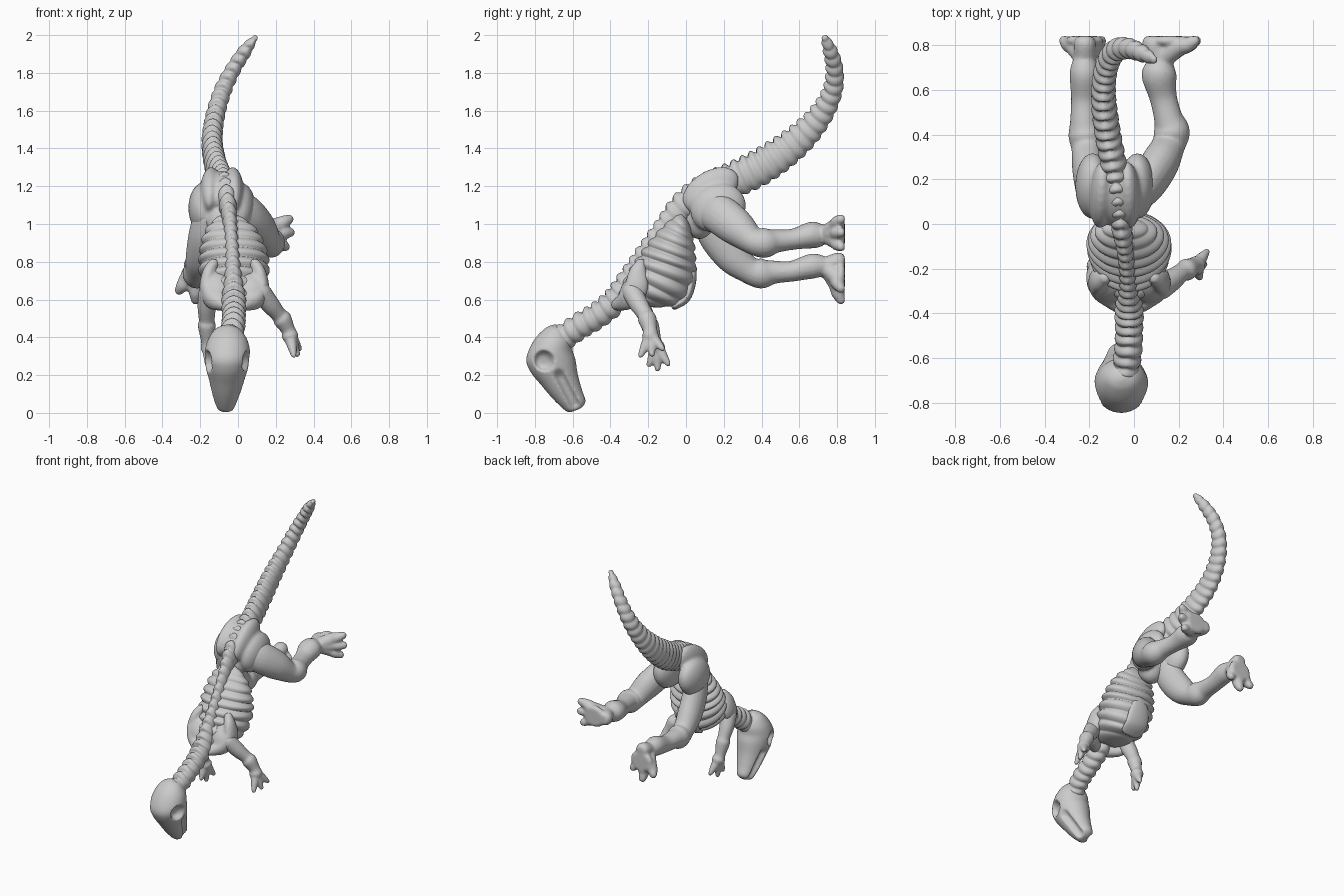
import bpy, bmesh, math
from mathutils import Vector, Matrix, Euler

X, Y = Vector((1, 0, 0)), Vector((0, 1, 0))


def spline(pts, n):
    """Catmull-Rom through tuples of any length, n steps per span."""
    p = [tuple(q) for q in pts]
    p = [p[0]] + p + [p[-1]]
    out = []
    for i in range(1, len(p) - 2):
        for k in range(n):
            t = k / n
            out.append([0.5 * (2 * b + (c - a) * t + (2 * a - 5 * b + 4 * c - d) * t * t
                               + (3 * b - a - 3 * c + d) * t ** 3)
                        for a, b, c, d in zip(*p[i - 1:i + 3])])
    return out + [list(p[-1])]


def skin(bm, rings):
    """Closed surface through rings of equal vertex count."""
    vs = [[bm.verts.new(c) for c in r] for r in rings]
    m = len(vs[0])
    for a, b in zip(vs, vs[1:]):
        for j in range(m):
            bm.faces.new((a[j], a[(j + 1) % m], b[(j + 1) % m], b[j]))
    bm.faces.new(vs[0])
    bm.faces.new(vs[-1])


def tube(bm, pts, n=6, sides=16, pitch=0, amp=0.0):
    """Rounded limb: points are x, y, z, half height, half width; optional vertebra ripple."""
    s = spline([p if len(p) == 5 else (*p, p[3]) for p in pts], n)
    c = [Vector(q[:3]) for q in s]
    whole = (c[-1] - c[0]).normalized()
    ref = Y if abs(whole.x) > 0.75 else X
    st, dist = [], 0
    for i, q in enumerate(s):
        t = (c[min(i + 1, len(c) - 1)] - c[max(i - 1, 0)]).normalized()
        dist += (c[i] - c[i - 1]).length if i else 0
        st.append((c[i], t, max(q[3], .004), max(q[4], .004), dist))
    caps = [math.radians(a) for a in (80, 55, 28)]

    def cap(e, sign):
        o, t, u, w, d = e
        return [(o + t * sign * min(u, w) * math.sin(a), t, u * math.cos(a), w * math.cos(a), d)
                for a in caps]
    st = cap(st[0], -1) + st + cap(st[-1], 1)[::-1]
    rings = []
    for o, t, u, w, d in st:
        side = (ref - t * ref.dot(t)).normalized()
        up = side.cross(t)
        ring = []
        for j in range(sides):
            a = 2 * math.pi * j / sides
            k = 1
            if pitch:
                wave = abs(math.sin(math.pi * d / pitch + 0.9 * abs(math.sin(a))))
                k += amp * (wave - .6) * (1 + max(0, math.cos(a)) ** 4)
            ring.append(o + (up * math.cos(a) * u + side * math.sin(a) * w) * k)
        rings.append(ring)
    skin(bm, rings)


def loft(bm, secs, n, sides, ribs=0.0):
    """Ellipse sections: centre x, first edge y z, opposite edge y z, half width."""
    rings = []
    for i, (x, ty, tz, by, bz, w) in enumerate(spline(secs, n)):
        mid, up = Vector((x, (ty + by) / 2, (tz + bz) / 2)), Vector((0, (ty - by) / 2, (tz - bz) / 2))
        k = 1 + ribs * (abs(math.sin(math.pi * i / n)) - .6)
        rings.append([mid + (up * math.cos(a) + X * w * math.sin(a)) * k
                      for a in (2 * math.pi * j / sides for j in range(sides))])
    skin(bm, rings)


def ball(bm, loc, rad, tilt=0.0, yaw=0.0):
    bmesh.ops.create_uvsphere(bm, u_segments=24, v_segments=16, radius=1,
                              matrix=Matrix.LocRotScale(Vector(loc), Euler((tilt, 0, yaw)), Vector(rad)))


def dent(bm, loc, r, depth, cx):
    """Push skin towards the centre plane around a point."""
    for v in bm.verts:
        d = (v.co - Vector(loc)).length / r
        if d < 1:
            v.co.x -= math.copysign(depth * (1 - d ** 3), v.co.x - cx)


def finish(bm, name, voxel=0.0, smooth=3):
    bmesh.ops.recalc_face_normals(bm, faces=bm.faces)
    me = bpy.data.meshes.new(name)
    bm.to_mesh(me)
    bm.free()
    for p in me.polygons:
        p.use_smooth = True
    ob = bpy.data.objects.new(name, me)
    bpy.context.collection.objects.link(ob)
    if voxel:
        m = ob.modifiers.new("fuse", 'REMESH')
        m.mode, m.voxel_size, m.use_smooth_shade = 'VOXEL', voxel, True
        m = ob.modifiers.new("soften", 'SMOOTH')
        m.factor, m.iterations = .5, smooth
    return ob


# spine: neck, back and tail in one rippled sweep
bm = bmesh.new()
tube(bm, [(-.04, -.66, .39, .065, .06), (-.025, -.56, .46, .066, .06), (-.022, -.46, .52, .066, .06),
          (-.022, -.37, .60, .066, .062), (-.025, -.29, .72, .06, .045), (-.03, -.205, .85, .055, .036),
          (-.04, -.11, .985, .055, .036), (-.055, -.01, 1.1, .07, .045), (-.07, .11, 1.175, .085, .055),
          (-.09, .26, 1.235, .09, .056), (-.12, .42, 1.315, .09, .056), (-.137, .585, 1.435, .08, .053),
          (-.122, .705, 1.565, .064, .049), (-.083, .775, 1.70, .051, .046), (-.025, .787, 1.82, .044, .04),
          (.04, .763, 1.92, .036, .034), (.09, .735, 1.985, .02, .014)],
     n=20, sides=28, pitch=.056, amp=.17)
finish(bm, "spine_and_tail")

# skull with eye sockets and cheek grooves
bm = bmesh.new()
loft(bm, [(-.055, -.70, .468, -.675, .466, .012), (-.055, -.745, .448, -.635, .44, .065),
          (-.055, -.805, .385, -.605, .385, .105), (-.057, -.845, .29, -.60, .33, .122),
          (-.058, -.825, .22, -.585, .28, .115), (-.06, -.765, .145, -.572, .20, .095),
          (-.063, -.71, .08, -.55, .12, .075), (-.065, -.66, .03, -.532, .065, .058),
          (-.065, -.63, .006, -.545, .036, .042), (-.065, -.61, .004, -.565, .02, .014)], 10, 56)
for s in (-1, 1):
    dent(bm, (-.057 + s * .115, -.755, .275), .058, .05, -.057)
    for k in range(20):
        t = k / 19
        dent(bm, (-.06 + s * (.095 - .055 * t), -.675 + .095 * t, .21 - .18 * t), .032, .007, -.06)
finish(bm, "skull", .007, 2)

# ribcage with a rib at every section span
bm = bmesh.new()
loft(bm, [(-.02, -.385, .62, -.24, .565, .07), (-.02, -.35, .67, -.10, .56, .125),
          (-.02, -.31, .735, -.015, .585, .16), (-.02, -.28, .785, .03, .66, .176),
          (-.022, -.245, .835, .05, .735, .182), (-.024, -.21, .885, .05, .79, .178),
          (-.028, -.17, .935, .048, .85, .165), (-.034, -.125, .985, .042, .905, .145),
          (-.04, -.075, 1.03, .03, .955, .11), (-.05, -.03, 1.06, .015, 1.01, .05)], 12, 56, ribs=.12)
finish(bm, "ribcage")

# breastbone plate on the belly
bm = bmesh.new()
tube(bm, [(-.02, .035, .78, .02, .05), (-.02, .03, .70, .025, .08), (-.02, .0, .61, .025, .09),
          (-.02, -.06, .565, .02, .08)])
finish(bm, "breastbone", .01)

# shoulder blades, mirrored about the chest centre
for side, s in (("right", 1), ("left", -1)):
    bm = bmesh.new()
    tube(bm, [(-.02 + s * x, y, z, a, b) for x, y, z, a, b in
              [(.11, -.24, .79, .03, .03), (.135, -.255, .74, .05, .035), (.15, -.265, .66, .065, .035),
               (.12, -.31, .60, .055, .04), (.05, -.36, .575, .035, .04)]])
    ball(bm, (-.02 + s * .09, -.29, .67), (.08, .045, .09), math.radians(-35))
    finish(bm, side + "_shoulder_blade", .01, 6)

# arms with three fingers
arms = {
    "right": ([(.12, -.285, .64, .055), (.17, -.25, .575, .05), (.215, -.215, .52, .042), (.235, -.205, .495, .05),
               (.265, -.19, .44, .038), (.275, -.188, .41, .045)],
              [(.325, -.125, .34), (.315, -.18, .31), (.295, -.24, .305)]),
    "left": ([(-.155, -.27, .63, .055), (-.165, -.235, .56, .05), (-.165, -.20, .49, .042), (-.165, -.19, .46, .048),
              (-.16, -.165, .38, .036), (-.155, -.155, .35, .045)],
             [(-.13, -.095, .26), (-.15, -.15, .232), (-.16, -.195, .255)])}
for side, (arm, tips) in arms.items():
    bm = bmesh.new()
    tube(bm, arm)
    w = Vector(arm[-1][:3])
    for tip in tips:
        t = Vector(tip)
        tube(bm, [(*w, .036), (*w.lerp(t, .6), .025), (*t, .015)])
    finish(bm, side + "_arm", .008)

# pelvis: blades, hip collars and pubis fused together
bm = bmesh.new()
for s, x in ((-1, -.185), (1, .015)):
    ball(bm, (-.085 + s * .06, .13, 1.18), (.055, .165, .10), math.radians(32), s * .05)
    ball(bm, (x, .17, 1.085), (.078, .15, .13), math.radians(20))
ball(bm, (-.085, .12, 1.175), (.10, .145, .09), math.radians(32))
ball(bm, (-.085, .07, 1.02), (.09, .08, .10))
finish(bm, "pelvis", .011)

# legs with splayed feet, soles flat at the back
legs = {
    "right": ([(.01, .12, 1.08, .095, .07), (.06, .18, 1.05, .105, .08), (.115, .27, .98, .098, .085),
               (.155, .355, .91, .072, .075), (.168, .415, .90, .08, .082), (.152, .48, .91, .062, .064),
               (.13, .57, .92, .056, .062), (.113, .66, .94, .07, .078), (.115, .70, .942, .066, .07),
               (.12, .735, .945, .05, .052)],
              (.085, .805, .95), (.16, .82, .95), [(.27, .82, 1.025), (.275, .82, .955), (.25, .82, .88)]),
    "left": ([(-.165, .12, 1.05, .095, .07), (-.185, .165, .94, .10, .077), (-.2, .25, .825, .092, .077),
              (-.21, .335, .755, .072, .07), (-.217, .40, .738, .08, .077), (-.222, .465, .745, .062, .064),
              (-.222, .56, .75, .055, .06), (-.222, .66, .775, .066), (-.222, .70, .778, .062),
              (-.22, .74, .775, .05)],
             (-.22, .805, .80), (-.22, .82, .725), [(-.31, .82, .65), (-.225, .82, .60), (-.15, .82, .66)])}
for side, (leg, heel, sole, tips) in legs.items():
    bm = bmesh.new()
    tube(bm, leg, sides=20)
    a = Vector(leg[-1][:3])
    tube(bm, [(*a, .05), (*a.lerp(Vector(heel), .5), .05), (*heel, .05)])
    ball(bm, sole, (.085, .035, .075))
    for tip in tips:
        t = Vector(tip)
        m = a.lerp(t, .5) + Y * .015
        tube(bm, [(*a, .045), (*m, .045), (*a.lerp(t, .8), .036), (*t, .026)])
    for v in bm.verts:
        v.co.y = min(v.co.y, .841)
    finish(bm, side + "_leg", .009)
